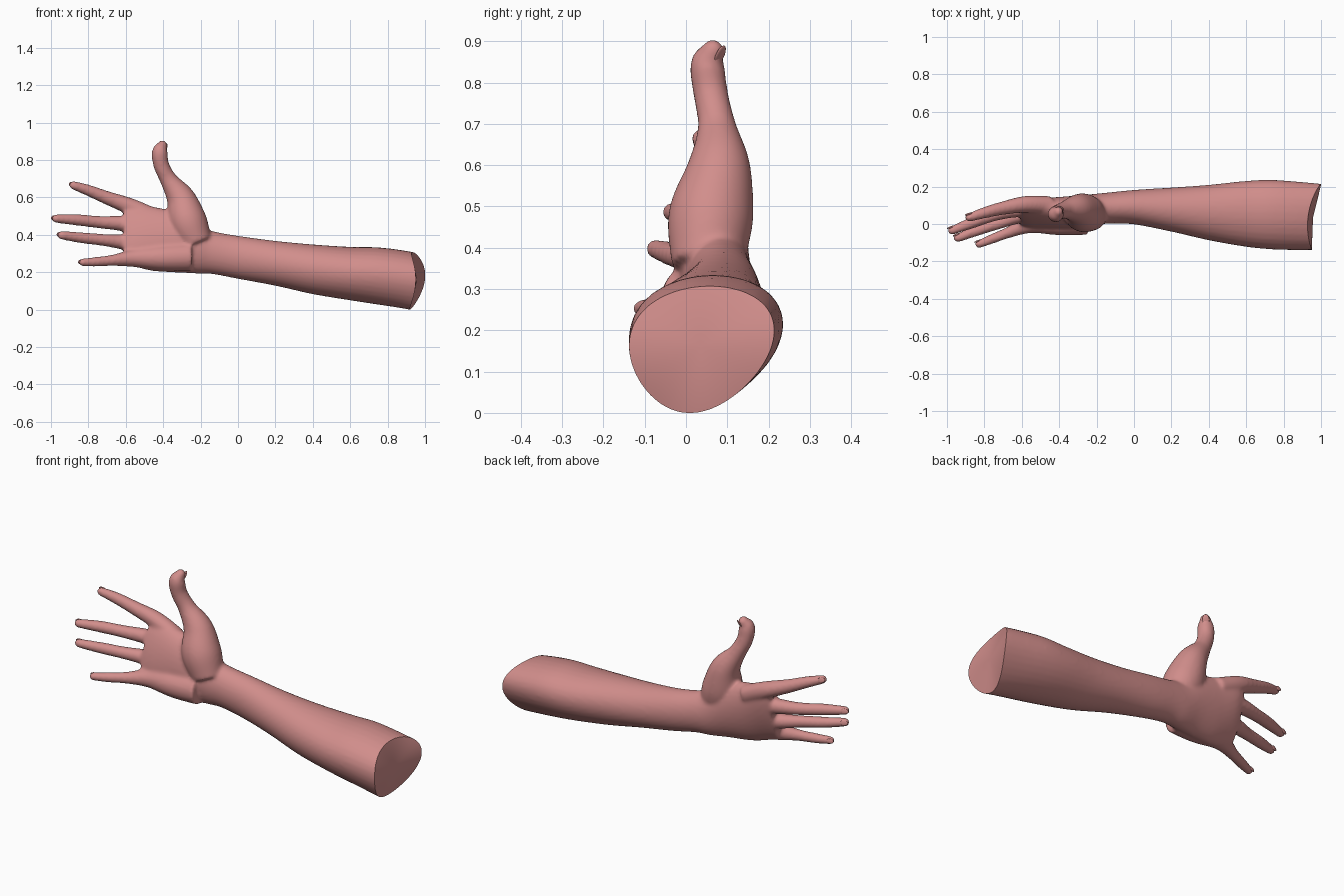
import bpy, bmesh
from math import sin, cos, pi, radians
from mathutils import Vector, Matrix

if "Cube" in bpy.data.objects:
    bpy.data.objects.remove(bpy.data.objects["Cube"])

skin = bpy.data.materials.new("skin")
skin.use_nodes = True
skin.diffuse_color = (0.64, 0.27, 0.26, 1)
skin.node_tree.nodes["Principled BSDF"].inputs["Base Color"].default_value = skin.diffuse_color

SIDES = 32


def spline(points, steps=6):
    """Smooth curve through points of any dimension."""
    p = [Vector(q) for q in points]
    p = [p[0] * 2 - p[1]] + p + [p[-1] * 2 - p[-2]]
    out = []
    for a, b, c, d in zip(p, p[1:], p[2:], p[3:]):
        for i in range(steps):
            t = i / steps
            out.append((b * 2 + (c - a) * t + (a * 2 - b * 5 + c * 4 - d) * t ** 2
                        + (b * 3 - a - c * 3 + d) * t ** 3) / 2)
    return out + [p[-2]]


def loft(bm, rings):
    loops = [[bm.verts.new(co) for co in ring] for ring in rings]
    for a, b in zip(loops, loops[1:]):
        for i in range(SIDES):
            j = (i + 1) % SIDES
            bm.faces.new((a[i], a[j], b[j], b[i]))
    bm.faces.new(loops[0][::-1])
    bm.faces.new(loops[-1])


def limb_ring(s):
    """Tilted egg-shaped section across the limb."""
    x, y, z, ry, rz, tilt, egg = s
    ring = []
    for i in range(SIDES):
        a = 2 * pi * i / SIDES
        u = ry * cos(a) * (1 + egg * sin(a)) - egg * 0.12 * (1 - sin(a))
        v = rz * sin(a)
        ring.append((x, y + u * cos(tilt) + v * sin(tilt), z - u * sin(tilt) + v * cos(tilt)))
    return ring


def digit(bm, path):
    """Round tube through (x, y, z, radius) points with a domed tip."""
    pts = spline(path)
    tip, r = pts[-1].to_3d(), pts[-1][3]
    forward = (tip - pts[-2].to_3d()).normalized()
    for deg in (25, 50, 70, 85):
        a = radians(deg)
        pts.append(Vector((*(tip + forward * r * sin(a)), r * cos(a))))
    rings = []
    for i, p in enumerate(pts):
        t = (pts[min(i + 1, len(pts) - 1)].to_3d() - pts[max(i - 1, 0)].to_3d()).normalized()
        side = t.cross(Vector((0, 1, 0))).normalized()
        up = side.cross(t)
        rings.append([p.to_3d() + p[3] * (side * cos(2 * pi * k / SIDES) + up * sin(2 * pi * k / SIDES))
                      for k in range(SIDES)])
    loft(bm, rings)


# Forearm, wrist and palm: x, y, z, half depth, half height, tilt, egg
limb = [
    (1.05, .05, .15, .16, .15, 0, .2),
    (.92, .06, .165, .175, .155, 0, .2),
    (.75, .065, .187, .183, .153, 0, .15),
    (.6, .065, .2, .175, .143, 0, .1),
    (.4, .067, .223, .148, .133, 0, .05),
    (.2, .077, .255, .118, .12, 0, 0),
    (0, .09, .287, .092, .115, 0, 0),
    (-.14, .085, .313, .083, .115, 0, 0),
    (-.22, .075, .33, .085, .13, 0, 0),
    (-.32, .065, .365, .085, .16, .1, 0),
    (-.45, .06, .385, .075, .175, .2, 0),
    (-.55, .06, .405, .062, .175, .3, 0),
    (-.61, .06, .415, .045, .165, .3, 0),
]

# Digits: x, y, z, radius from the palm to the tip
digits = {
    "thumb": [(-.22, .05, .36, .085), (-.27, .06, .48, .103), (-.305, .08, .6, .078),
              (-.37, .075, .7, .047), (-.41, .06, .78, .042), (-.418, .052, .85, .042),
              (-.405, .065, .885, .028)],
    "index": [(-.45, .1, .5, .05), (-.58, .105, .56, .045), (-.7, .085, .605, .036),
              (-.8, .06, .645, .03), (-.88, .035, .672, .023)],
    "middle": [(-.45, .08, .43, .05), (-.6, .08, .465, .042), (-.74, .05, .475, .033),
               (-.87, .005, .488, .03), (-.973, -.035, .494, .023)],
    "ring": [(-.45, .05, .36, .05), (-.6, .045, .368, .041), (-.72, .005, .38, .032),
             (-.84, -.035, .392, .029), (-.943, -.075, .405, .023)],
    "little": [(-.25, .02, .29, .078), (-.4, .01, .285, .07), (-.55, 0, .283, .049),
               (-.67, -.045, .271, .03), (-.76, -.08, .263, .026), (-.83, -.108, .26, .021)],
}

bm = bmesh.new()
loft(bm, [limb_ring(s) for s in spline(limb)])
for path in digits.values():
    digit(bm, path)
bmesh.ops.recalc_face_normals(bm, faces=bm.faces)
mesh = bpy.data.meshes.new("arm_and_hand")
bm.to_mesh(mesh)
bm.free()
arm = bpy.data.objects.new("arm_and_hand", mesh)
bpy.context.collection.objects.link(arm)

# Fuse the parts into one skin and soften the joins
remesh = arm.modifiers.new("fuse", 'REMESH')
remesh.mode = 'VOXEL'
remesh.voxel_size = 0.009
soften = arm.modifiers.new("soften", 'SMOOTH')
soften.factor = 0.5
soften.iterations = 8
bpy.ops.object.select_all(action='DESELECT')
bpy.context.view_layer.objects.active = arm
arm.select_set(True)
for name in ("fuse", "soften"):
    bpy.ops.object.modifier_apply(modifier=name)

# Cut the upper end cleanly and curve the cut
CUT = 0.953
bm = bmesh.new()
bm.from_mesh(arm.data)
bmesh.ops.bisect_plane(bm, geom=bm.verts[:] + bm.edges[:] + bm.faces[:],
                       plane_co=(CUT, 0, 0), plane_no=(1, 0, 0), clear_outer=True)
rim = [e for e in bm.edges if e.is_boundary]
cap = bmesh.ops.contextual_create(bm, geom=rim)["faces"]
bmesh.ops.poke(bm, faces=cap)
for v in bm.verts:
    w = max(0, (v.co.x - 0.8) / (CUT - 0.8)) ** 2
    v.co.x += w * (0.1 * v.co.y + 0.6 * v.co.y ** 2 - 1.3 * (v.co.z - 0.17) ** 2)
bmesh.ops.recalc_face_normals(bm, faces=bm.faces)
drop = min(v.co.z for v in bm.verts)
bmesh.ops.translate(bm, verts=bm.verts, vec=(0, 0, -drop))
bm.to_mesh(arm.data)
bm.free()
arm.data.materials.clear()
arm.data.materials.append(skin)
bpy.ops.object.shade_smooth_by_angle(angle=radians(40))

# Nails: thin domes on the back of each tip
for name, path in digits.items():
    tip, before = Vector(path[-1]), Vector(path[-2])
    along = (tip - before).to_3d().normalized()
    outward = Vector((.6, .8, 0)) if name == "thumb" else Vector((-.1, 1, .15))
    outward = (outward - along * outward.dot(along)).normalized()
    side = along.cross(outward)
    r = tip[3]
    frame = Matrix((side, along, outward)).transposed().to_4x4()
    centre = tip.to_3d() + outward * r * 0.85 + Vector((0, 0, -drop))
    bm = bmesh.new()
    bmesh.ops.create_uvsphere(bm, u_segments=16, v_segments=8, radius=1)
    size = Matrix.Diagonal((r * 0.65, r * 0.95, 0.0045, 1))
    bmesh.ops.transform(bm, matrix=Matrix.Translation(centre) @ frame @ size, verts=bm.verts)
    for f in bm.faces:
        f.smooth = True
    mesh = bpy.data.meshes.new(name + "_nail")
    bm.to_mesh(mesh)
    bm.free()
    mesh.materials.append(skin)
    bpy.context.collection.objects.link(bpy.data.objects.new(name + "_nail", mesh))
